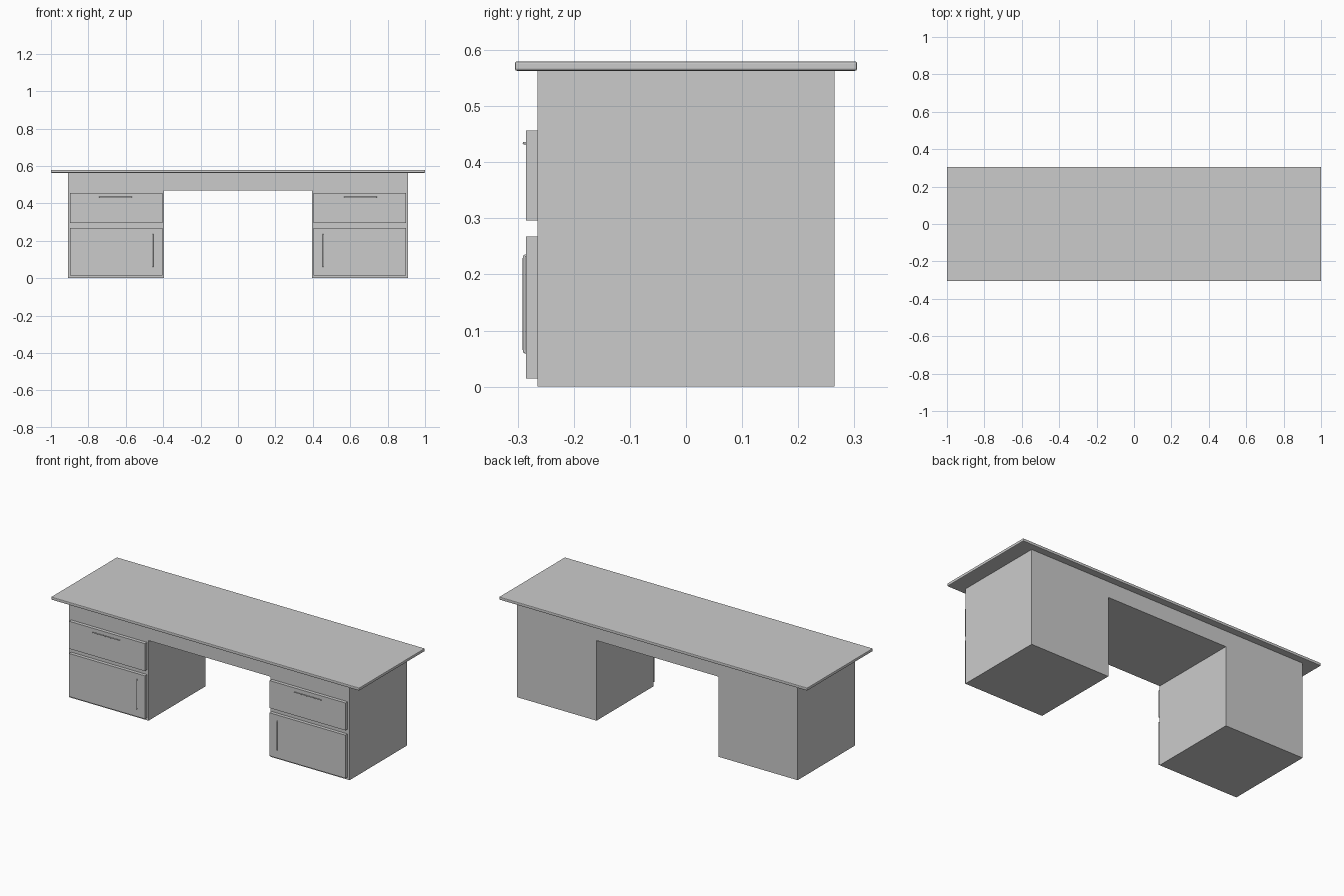
import bpy, bmesh

if "Cube" in bpy.data.objects:
    bpy.data.objects.remove(bpy.data.objects["Cube"])


def mesh_object(name, bm):
    bmesh.ops.recalc_face_normals(bm, faces=bm.faces)
    mesh = bpy.data.meshes.new(name)
    bm.to_mesh(mesh)
    bm.free()
    obj = bpy.data.objects.new(name, mesh)
    bpy.context.collection.objects.link(obj)
    return obj


def box(name, x, y, z, bevel=0, segments=1):
    bm = bmesh.new()
    bmesh.ops.create_cube(bm, size=1)
    for v in bm.verts:
        v.co = [(r[0] + r[1]) / 2 + c * (r[1] - r[0]) for c, r in zip(v.co, (x, y, z))]
    obj = mesh_object(name, bm)
    if bevel:
        mod = obj.modifiers.new("Bevel", "BEVEL")
        mod.width = bevel
        mod.segments = segments
    return obj


def handle(name, points):
    curve = bpy.data.curves.new(name, "CURVE")
    curve.dimensions = "3D"
    curve.bevel_depth = 0.0025
    curve.bevel_resolution = 2
    curve.use_fill_caps = True
    spline = curve.splines.new("POLY")
    spline.points.add(len(points) - 1)
    for p, co in zip(spline.points, points):
        p.co = (*co, 1)
    obj = bpy.data.objects.new(name, curve)
    bpy.context.collection.objects.link(obj)


# Desktop slab with softened edges
box("desktop", (-1, 1), (-0.305, 0.305), (0.563, 0.58), 0.004, 2)

# Body: two pedestals joined by a bridge, extruded front to back
profile = [(-0.91, 0), (-0.395, 0), (-0.395, 0.47), (0.395, 0.47),
           (0.395, 0), (0.91, 0), (0.91, 0.563), (-0.91, 0.563)]
bm = bmesh.new()
face = bm.faces.new([bm.verts.new((x, -0.265, z)) for x, z in profile])
extruded = bmesh.ops.extrude_face_region(bm, geom=[face], use_keep_orig=True)
bmesh.ops.translate(bm, vec=(0, 0.53, 0),
                    verts=[g for g in extruded["geom"] if isinstance(g, bmesh.types.BMVert)])
mesh_object("desk_body", bm)

# Drawer and door fronts with bar handles, mirrored left and right
BACK, OUT = -0.284, -0.2885
for side, s in (("left", -1), ("right", 1)):
    x = sorted((s * 0.405, s * 0.897))
    box(side + "_drawer_front", x, (-0.285, -0.265), (0.296, 0.457))
    box(side + "_door_front", x, (-0.285, -0.265), (0.015, 0.268))
    path = [(0, BACK), (0.001, OUT + 0.001), (0.005, OUT),
            (0.168, OUT), (0.172, OUT + 0.001), (0.173, BACK)]
    handle(side + "_drawer_handle", [(s * (0.568 + t), y, 0.434) for t, y in path])
    handle(side + "_door_handle", [(s * 0.455, y, 0.061 + t) for t, y in path])
